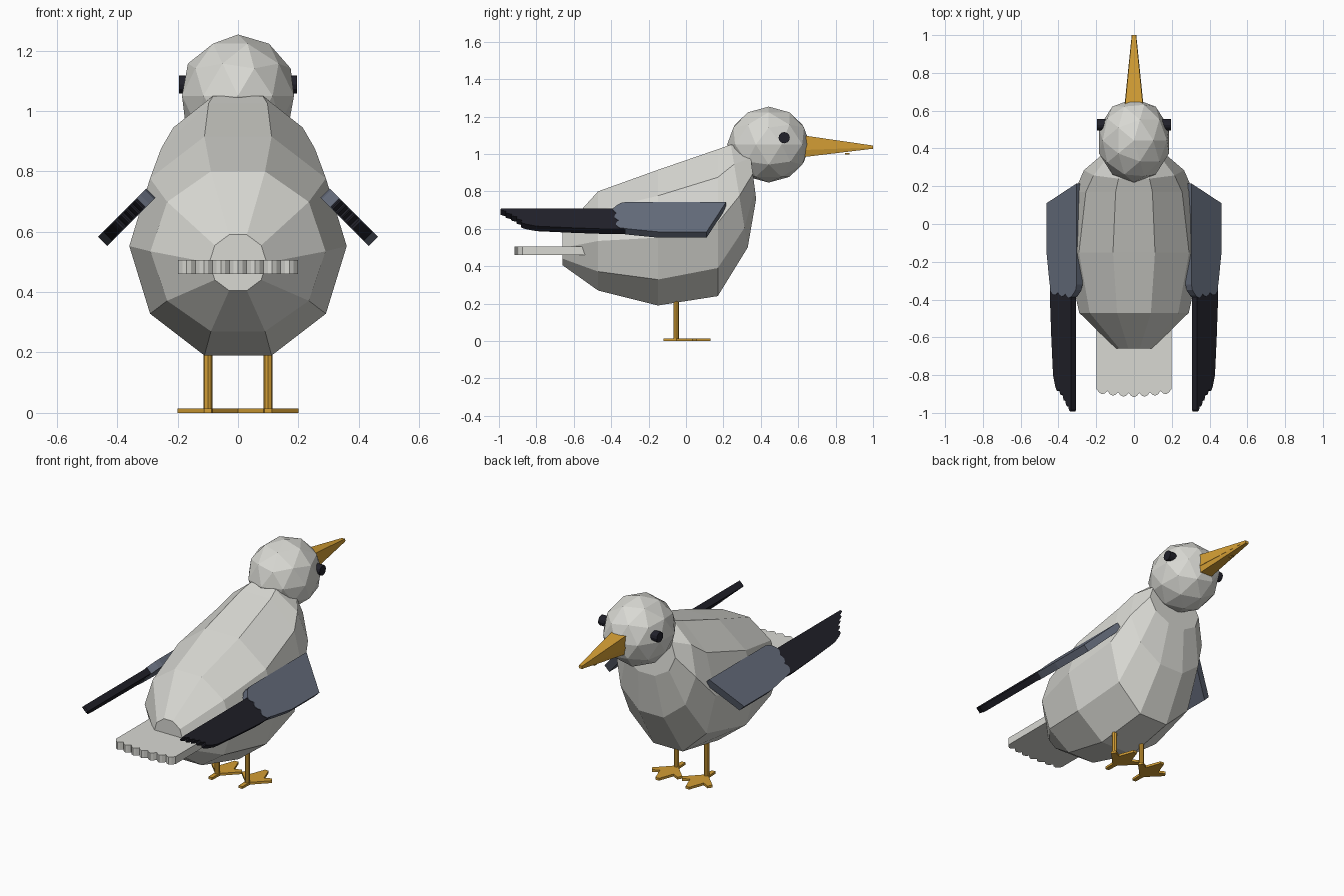
import bpy, bmesh, math
from mathutils import Vector

cube = bpy.data.objects.get("Cube")
if cube:
    bpy.data.objects.remove(cube)


def material(name, rgb):
    m = bpy.data.materials.new(name)
    m.use_nodes = True
    m.diffuse_color = (*rgb, 1)
    for n in m.node_tree.nodes:
        if n.type == "BSDF_PRINCIPLED":
            n.inputs["Base Color"].default_value = (*rgb, 1)
            n.inputs["Roughness"].default_value = 0.8
    return m


white = material("plumage white", (0.69, 0.69, 0.65))
slate = material("wing slate", (0.13, 0.15, 0.20))
black = material("feather black", (0.015, 0.015, 0.023))
gold = material("beak gold", (0.65, 0.34, 0.035))


def finish(bm, name, mat):
    bmesh.ops.recalc_face_normals(bm, faces=bm.faces)
    me = bpy.data.meshes.new(name)
    bm.to_mesh(me)
    bm.free()
    me.materials.append(mat)
    ob = bpy.data.objects.new(name, me)
    bpy.context.collection.objects.link(ob)
    return ob


def loft(name, mat, rings):
    """Skin a list of equal-length point rings and cap both ends."""
    bm = bmesh.new()
    loops = [[bm.verts.new(p) for p in ring] for ring in rings]
    n = len(loops[0])
    for a, b in zip(loops, loops[1:]):
        for i in range(n):
            j = (i + 1) % n
            bm.faces.new((a[i], a[j], b[j], b[i]))
    bm.faces.new(loops[0])
    bm.faces.new(loops[-1])
    return finish(bm, name, mat)


def slab(name, mat, outline, place, thick):
    """Extrude a flat outline; place maps (u, v, w) to space."""
    return loft(name, mat, [[place(u, v, w) for u, v in outline]
                            for w in (-thick / 2, thick / 2)])


def scallops(corners, depth, steps=4):
    """Rounded feather tips between successive corners, bulging to -v."""
    pts = []
    for (u0, v0), (u1, v1) in zip(corners, corners[1:]):
        for k in range(steps):
            t = k / steps
            pts.append((u0 + (u1 - u0) * t,
                        v0 + (v1 - v0) * t - depth * math.sin(math.pi * t)))
    return pts + [corners[-1]]


# Body: ten-sided rings from rump to neck
# (y at bottom, y at top, z bottom, z top, half width)
sections = [
    (-0.66, -0.66, 0.405, 0.59, 0.095),
    (-0.47, -0.47, 0.27, 0.80, 0.29),
    (-0.15, -0.15, 0.19, 0.915, 0.36),
    (0.17, 0.17, 0.24, 1.025, 0.315),
    (0.33, 0.24, 0.50, 1.05, 0.265),
    (0.375, 0.34, 0.76, 1.03, 0.18),
]
rings = []
for yb, yt, zb, zt, rx in sections:
    ring = []
    for i in range(10):
        a = math.radians(36 * i)
        t = (math.sin(a) / math.sin(math.radians(72)) + 1) / 2
        ring.append((rx * math.cos(a), yb + (yt - yb) * t, zb + (zt - zb) * t))
    rings.append(ring)
loft("body", white, rings)

# Head: faceted ball
bm = bmesh.new()
bmesh.ops.create_icosphere(bm, subdivisions=2, radius=1)
for v in bm.verts:
    v.co = Vector((v.co.x * 0.195, v.co.y * 0.222 + 0.442, v.co.z * 0.203 + 1.05))
finish(bm, "head", white)


# Beak: upper and lower halves
def beak_ring(y, half, low, high, top_half):
    return [(-half, y, low), (half, y, low), (top_half, y, high), (-top_half, y, high)]


loft("upper_beak", gold, [beak_ring(0.60, 0.053, 1.02, 1.103, 0.05),
                          beak_ring(1.0, 0.012, 1.035, 1.045, 0.010)])
loft("lower_beak", gold, [beak_ring(0.60, 0.042, 0.98, 1.02, 0.05),
                          beak_ring(1.0, 0.010, 1.028, 1.036, 0.012)])
loft("beak_speck", gold, [beak_ring(0.85, 0.006, 0.997, 1.006, 0.006),
                          beak_ring(0.875, 0.005, 0.998, 1.005, 0.005)])

# Tail: flat slab with a scalloped trailing edge
tips = [(-0.198 + 0.396 * i / 7, -0.875 - 0.02 * math.sin(math.pi * i / 7))
        for i in range(8)]
slab("tail", white, [(0.198, -0.45), (-0.198, -0.45)] + scallops(tips, 0.022),
     lambda u, v, w: (u, v, 0.483 + w), 0.045)


def disc_ring(center, axis, radius, offset, sides):
    pts = []
    for i in range(sides):
        a = 2 * math.pi * i / sides
        c, s = radius * math.cos(a), radius * math.sin(a)
        d = (offset, c, s) if axis == "x" else (c, s, offset)
        pts.append(Vector(center) + Vector(d))
    return pts


# Outlines shared by both sides: u runs down the wing, v runs along the body
cover = [(0, 0.215), (0.226, 0.11), (0.226, -0.15), (0.205, -0.30)]
cover += scallops([(0.195, -0.355), (0.14, -0.36), (0.085, -0.37), (0.03, -0.375)], 0.018)
cover += [(0.008, -0.35), (0, -0.32)]
flight = [(0.045, -0.30), (0.20, -0.30), (0.203, -0.40), (0.193, -0.60), (0.18, -0.80)]
flight += scallops([(0.165, -0.855), (0.135, -0.875), (0.11, -0.90),
                    (0.09, -0.93), (0.068, -0.96), (0.045, -0.985)], 0.018)
foot = [(0.015, -0.05), (0.012, -0.12), (-0.012, -0.12), (-0.015, -0.05),
        (-0.10, 0.035), (-0.085, 0.06), (-0.045, 0.04), (-0.012, 0.13),
        (0.012, 0.13), (0.045, 0.04), (0.085, 0.06), (0.10, 0.035)]

for side, s in (("left", 1), ("right", -1)):
    def wing(u, v, w, s=s):
        h = math.sqrt(0.5)
        return (s * (0.288 + h * (u + w)), v, 0.728 + h * (w - u))

    slab(side + "_wing_cover", slate, cover, wing, 0.044)
    slab(side + "_flight_feathers", black, flight, wing, 0.038)

    # Eye, leg and webbed foot
    loft(side + "_eye", black, [disc_ring((0, 0.525, 1.087), "x", 0.03, s * x, 12)
                                for x in (0.15, 0.195)])
    loft(side + "_leg", gold, [disc_ring((s * 0.1, -0.053, 0), "z", 0.015, z, 8)
                               for z in (0.005, 0.25)])
    slab(side + "_foot", gold, foot,
         lambda u, v, w, s=s: (s * (0.1 + u), v, 0.007 + w), 0.014)
